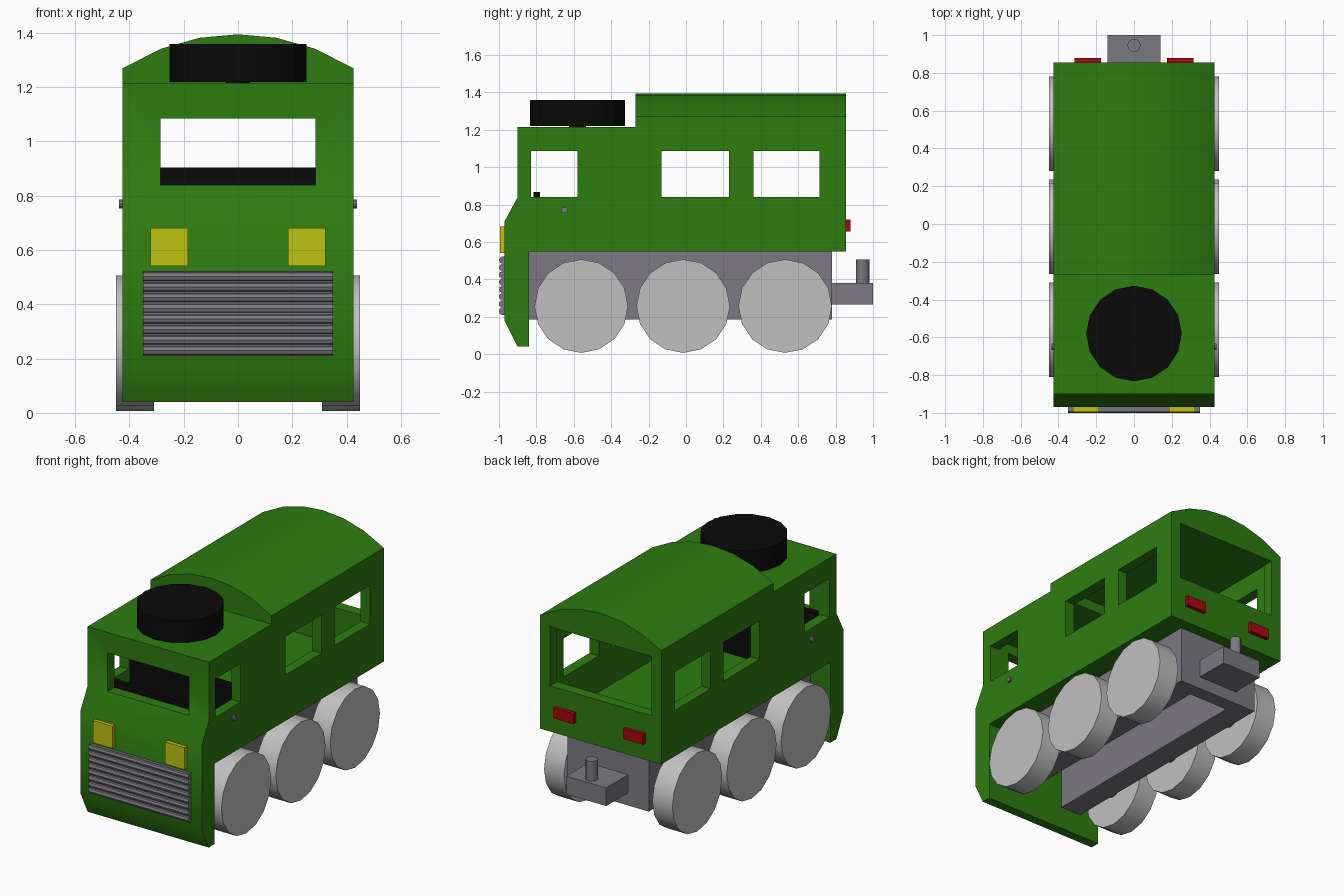
import bpy, bmesh, math
from mathutils import Matrix, Vector

if "Cube" in bpy.data.objects:
    bpy.data.objects.remove(bpy.data.objects["Cube"], do_unlink=True)


def material(name, r, g, b):
    m = bpy.data.materials.new(name)
    m.use_nodes = True
    m.diffuse_color = (r, g, b, 1)
    m.node_tree.nodes["Principled BSDF"].inputs["Base Color"].default_value = (r, g, b, 1)
    return m


GREEN = material("green paint", .027, .205, .005)
GREY = material("grey metal", .2, .195, .22)
PALE = material("pale wheel", .53, .53, .53)
BLACK = material("black", .003, .003, .003)
YELLOW = material("yellow lamp", .52, .54, .005)
RED = material("red lamp", .4, .002, .005)
parts = []


def finish(name, bm, mat):
    bmesh.ops.recalc_face_normals(bm, faces=bm.faces)
    mesh = bpy.data.meshes.new(name)
    bm.to_mesh(mesh)
    bm.free()
    mesh.materials.append(mat)
    ob = bpy.data.objects.new(name, mesh)
    bpy.context.collection.objects.link(ob)
    parts.append(ob)
    return ob


def box(name, xs, ys, zs, mat):
    bm = bmesh.new()
    bmesh.ops.create_cube(bm, size=1)
    for v in bm.verts:
        v.co = [lo + (c + .5) * (hi - lo) for c, (lo, hi) in zip(v.co, (xs, ys, zs))]
    return finish(name, bm, mat)


def cylinder(name, centre, radius, depth, axis, mat, sides=16):
    bm = bmesh.new()
    turn = Vector((0, 0, 1)).rotation_difference(Vector(axis)).to_matrix().to_4x4()
    bmesh.ops.create_cone(bm, cap_ends=True, segments=sides, radius1=radius, radius2=radius,
                          depth=depth, matrix=Matrix.Translation(centre) @ turn)
    return finish(name, bm, mat)


def prism(name, points, offset, mat):
    bm = bmesh.new()
    face = bm.faces.new([bm.verts.new(p) for p in points])
    out = bmesh.ops.extrude_face_region(bm, geom=[face])
    verts = [g for g in out["geom"] if isinstance(g, bmesh.types.BMVert)]
    bmesh.ops.translate(bm, verts=verts, vec=offset)
    return finish(name, bm, mat)


def cut(target, xs, ys, zs):
    cutter = box("cutter", xs, ys, zs, GREEN)
    parts.remove(cutter)
    cutter.hide_render = True
    mod = target.modifiers.new("cut", "BOOLEAN")
    mod.operation, mod.solver, mod.object = "DIFFERENCE", "EXACT", cutter
    bpy.context.view_layer.objects.active = target
    bpy.ops.object.modifier_apply(modifier=mod.name)
    bpy.data.objects.remove(cutter, do_unlink=True)


# Body shell with nose and front apron
HALF, ROOF, SILL, HEAD = .425, 1.215, .84, 1.085
side = [(-.84, .04), (-.9, .04), (-.97, .18), (-.97, .71), (-.9, .84),
        (-.9, ROOF), (.855, ROOF), (.855, .55), (-.84, .55)]
body = prism("body", [(-HALF, y, z) for y, z in side], (2 * HALF, 0, 0), GREEN)

# Hollow cab and rear cabin, then the windows
IN = .36
cut(body, (-IN, IN), (-.83, .785), (.61, 1.15))
cut(body, (-IN, IN), (-.2, .785), (1.1, 1.3))
for ys in ((-.83, -.58), (-.13, .23), (.36, .715)):
    cut(body, (-1, 1), ys, (SILL, HEAD))
cut(body, (-.285, .285), (-1.2, -.7), (SILL, HEAD))
cut(body, (-.355, .355), (.7, 1.2), (SILL, 1.3))

# Arched rear roof
R, TOP = .785, 1.395
arch = [(-HALF, -.27, ROOF)]
for i in range(7):
    x = -HALF + i * HALF / 3
    arch.append((x, -.27, TOP - R + math.sqrt(R * R - x * x)))
arch.append((HALF, -.27, ROOF))
prism("rear_roof", arch, (0, 1.125, 0), GREEN)

# Cab interior
box("seat_partition", (-.36, .36), (-.57, -.5), (.61, .905), BLACK)
box("dashboard", (-.36, .36), (-.815, -.78), (.78, .868), BLACK)

# Roof drum on a short foot
cylinder("roof_drum", (0, -.58, 1.29), .253, .14, (0, 0, 1), BLACK)
cylinder("drum_foot", (0, -.58, 1.215), .045, .02, (0, 0, 1), BLACK)

# Chassis with an open channel underneath
chassis = box("chassis", (-.285, .285), (-.84, .78), (.185, .55), GREY)
cut(chassis, (-.14, .14), (-.9, .69), (.1, .5))

# Rear coupler
box("coupler", (-.14, .14), (.78, 1), (.265, .38), GREY)
cylinder("coupler_pin", (0, .945, .44), .035, .13, (0, 0, 1), GREY, 12)

# Grille with rounded slats
box("grille_plate", (-.35, .35), (-.987, -.965), (.21, .522), GREY)
SLATS = 8
pitch = .312 / SLATS
for i in range(SLATS):
    cylinder(f"grille_slat_{i + 1}", (0, -.982, .21 + pitch * (i + .5)), pitch / 2.1, .7,
             (1, 0, 0), GREY, 8)

# Mirrored parts
for name, s in (("left", 1), ("right", -1)):
    def span(a, b):
        return sorted((s * a, s * b))
    box(name + "_headlight", span(.185, .322), (-.995, -.965), (.542, .682), YELLOW)
    box(name + "_tail_light", span(.175, .315), (.85, .88), (.655, .72), RED)
    cylinder(name + "_door_knob", (s * .427, -.65, .77), .017, .022, (1, 0, 0), GREY, 10)
    for i, y in enumerate((-.56, -.015, .53)):
        cylinder(f"{name}_wheel_{i + 1}", (s * .38, y, .257), .25, .14, (1, 0, 0), PALE)
        cylinder(f"{name}_axle_{i + 1}", (s * .3, y, .257), .06, .05, (1, 0, 0), GREY)

# Smooth curved faces, keep the corners sharp
bpy.ops.object.select_all(action="DESELECT")
for ob in parts:
    ob.select_set(True)
bpy.context.view_layer.objects.active = body
bpy.ops.object.shade_smooth_by_angle(angle=math.radians(30))
